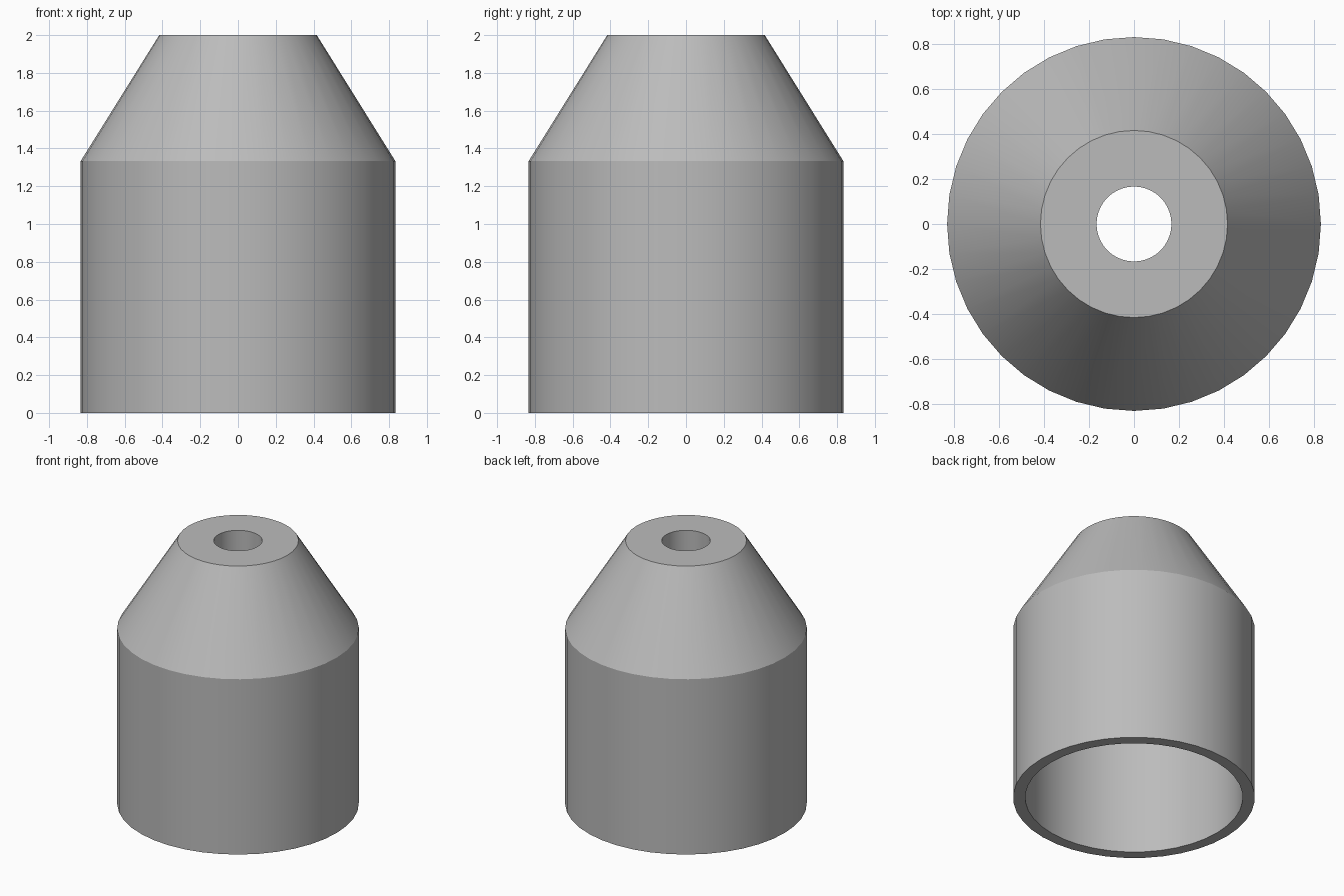
import bpy, bmesh, math

cube = bpy.data.objects.get("Cube")
if cube:
    bpy.data.objects.remove(cube, do_unlink=True)

SIDES = 40

# Plain grey material
grey = bpy.data.materials.new("plain grey")
grey.use_nodes = True
colour = (0.5, 0.5, 0.5, 1)
grey.diffuse_color = colour
grey.node_tree.nodes["Principled BSDF"].inputs["Base Color"].default_value = colour


def lathe(name, profile, material):
    """Revolve a closed (radius, height) profile around z."""
    bm = bmesh.new()
    rings = []
    for r, z in profile:
        angles = [2 * math.pi * i / SIDES for i in range(SIDES)]
        rings.append([bm.verts.new((r * math.cos(a), r * math.sin(a), z)) for a in angles])
    for k, ring in enumerate(rings):
        upper = rings[(k + 1) % len(rings)]
        for i in range(SIDES):
            j = (i + 1) % SIDES
            bm.faces.new((ring[i], ring[j], upper[j], upper[i]))
    bmesh.ops.recalc_face_normals(bm, faces=bm.faces)
    mesh = bpy.data.meshes.new(name)
    bm.to_mesh(mesh)
    bm.free()
    mesh.materials.append(material)
    obj = bpy.data.objects.new(name, mesh)
    bpy.context.collection.objects.link(obj)
    return obj


# Hollow sleeve with a tapered top: outer wall, cone, top rim, bore, cavity
sleeve = lathe("tapered_sleeve", [
    (0.833, 0), (0.833, 1.333), (0.417, 2),
    (0.167, 2), (0.167, 1.333), (0.75, 1.333), (0.75, 0),
], grey)

# Smooth round walls, sharp rims
bpy.ops.object.select_all(action="DESELECT")
sleeve.select_set(True)
bpy.context.view_layer.objects.active = sleeve
bpy.ops.object.shade_smooth_by_angle(angle=math.radians(25))
